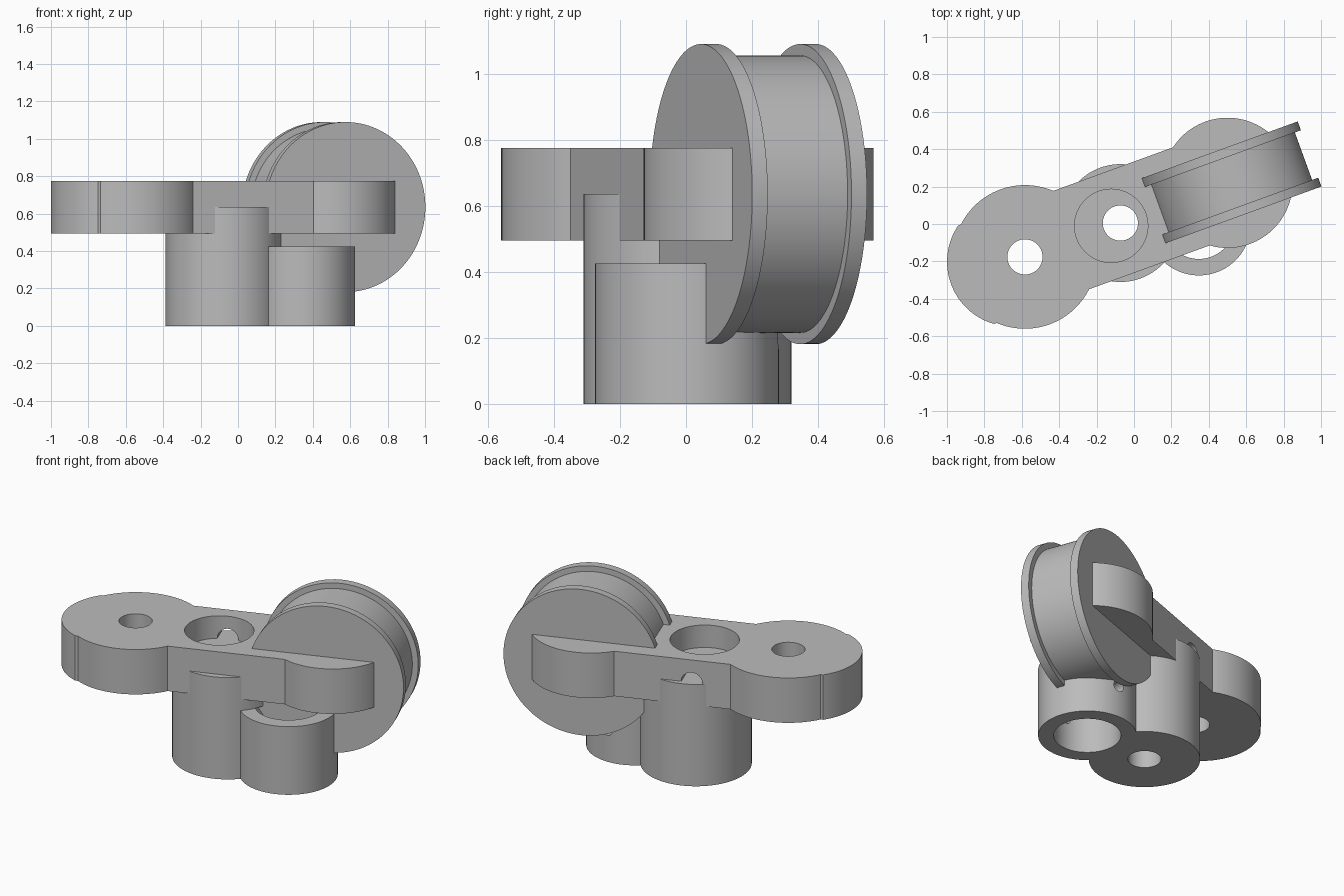
import bpy
import bmesh
import math
from mathutils import Matrix, Vector

cube = bpy.data.objects.get("Cube")
if cube:
    bpy.data.objects.remove(cube, do_unlink=True)

# Single grey material
grey = bpy.data.materials.new("plain_grey")
grey.use_nodes = True
colour = (0.5, 0.5, 0.5, 1.0)
grey.diffuse_color = colour
grey.node_tree.nodes["Principled BSDF"].inputs["Base Color"].default_value = colour

ANGLE = math.radians(20)
ALONG = Vector((math.cos(ANGLE), math.sin(ANGLE), 0))
ACROSS = Vector((-math.sin(ANGLE), math.cos(ANGLE), 0))
MID_Z = 0.635


def finish(name, bm):
    bmesh.ops.recalc_face_normals(bm, faces=bm.faces)
    mesh = bpy.data.meshes.new(name)
    bm.to_mesh(mesh)
    bm.free()
    mesh.materials.append(grey)
    obj = bpy.data.objects.new(name, mesh)
    bpy.context.collection.objects.link(obj)
    return obj


def rod(name, start, end, radius, segments=96):
    """Cylinder running between two points."""
    start, end = Vector(start), Vector(end)
    axis = end - start
    turn = axis.to_track_quat('Z', 'Y').to_matrix().to_4x4()
    bm = bmesh.new()
    bmesh.ops.create_cone(bm, cap_ends=True, segments=segments, radius1=radius,
                          radius2=radius, depth=axis.length,
                          matrix=Matrix.Translation((start + end) / 2) @ turn)
    return finish(name, bm)


def upright(name, centre, radius, z0, z1):
    return rod(name, (*centre, z0), (*centre, z1), radius)


def combine(target, tool, operation):
    """Apply a boolean and discard the tool."""
    tool.hide_render = True
    mod = target.modifiers.new("cut", 'BOOLEAN')
    mod.operation = operation
    mod.solver = 'EXACT'
    mod.object = tool
    bpy.context.view_layer.objects.active = target
    bpy.ops.object.modifier_apply(modifier=mod.name)
    bpy.data.objects.remove(tool, do_unlink=True)


SMALL_END = (0.50, 0.22)
BIG_END = (-0.583, -0.176)
POST = (-0.073, 0.005)
TUBE = (0.347, 0.003)
POCKET = (-0.122, -0.01)
ARM_Z = (0.495, 0.775)

# Arm: straight bar with a bowed outer end
half = 0.28
bow_radius, bow_centre = 0.346, -0.075
spread = math.asin(half / bow_radius)
outline = [(1.153, -half), (1.153, half)]
for i in range(33):
    a = math.pi - spread + 2 * spread * i / 32
    outline.append((bow_centre + bow_radius * math.cos(a), bow_radius * math.sin(a)))
bm = bmesh.new()
origin = Vector((*BIG_END, ARM_Z[0]))
face = bm.faces.new([bm.verts.new(origin + ALONG * t + ACROSS * s) for t, s in outline])
new = bmesh.ops.extrude_face_region(bm, geom=[face])["geom"]
bmesh.ops.translate(bm, vec=(0, 0, ARM_Z[1] - ARM_Z[0]),
                    verts=[v for v in new if isinstance(v, bmesh.types.BMVert)])
arm = finish("arm", bm)

# Round ends of the arm
combine(arm, upright("big_end", BIG_END, 0.384, *ARM_Z), 'UNION')
combine(arm, upright("small_end", SMALL_END, 0.348, *ARM_Z), 'UNION')

# Arm openings: pin hole, round pocket over the post, side hole
combine(arm, upright("pin_hole", BIG_END, 0.094, 0.3, 1.0), 'DIFFERENCE')
combine(arm, upright("pocket", POCKET, 0.196, 0.3, 1.0), 'DIFFERENCE')
side = Vector((*POCKET, MID_Z))
combine(arm, rod("side_hole", side, side + ACROSS * 0.5, 0.062, 48), 'DIFFERENCE')

# Post with a bore, cleared where the tube bore passes
post = upright("post", POST, 0.315, 0, MID_Z)
combine(post, upright("post_bore", POST, 0.094, -0.1, 0.8), 'DIFFERENCE')
combine(post, upright("tube_clearance", TUBE, 0.19, -0.1, 0.425), 'DIFFERENCE')

# Short tube with a small cross hole
tube = upright("short_tube", TUBE, 0.278, 0, 0.425)
combine(tube, upright("tube_bore", TUBE, 0.19, -0.1, 0.6), 'DIFFERENCE')
x, y = TUBE
combine(tube, rod("cross_hole", (x, y + 0.4, 0.2), (x, y - 0.22, 0.2), 0.035, 32), 'DIFFERENCE')

# Pulley: drum between two flanges
hub = Vector((0.5115, 0.219, MID_Z))
width, rim = 0.37, 0.05
pulley = [
    rod("pulley_drum", hub - ACROSS * (width / 2 - rim / 2),
        hub + ACROSS * (width / 2 - rim / 2), 0.42, 128)]
for name, sign in (("front_flange", -1), ("back_flange", 1)):
    pulley.append(rod(name, hub + ACROSS * sign * (width / 2 - rim),
                      hub + ACROSS * sign * width / 2, 0.4545, 128))

# Smooth round walls, crisp edges
bpy.ops.object.select_all(action='DESELECT')
for obj in [arm, post, tube] + pulley:
    obj.select_set(True)
bpy.context.view_layer.objects.active = arm
bpy.ops.object.shade_smooth_by_angle(angle=math.radians(30))
